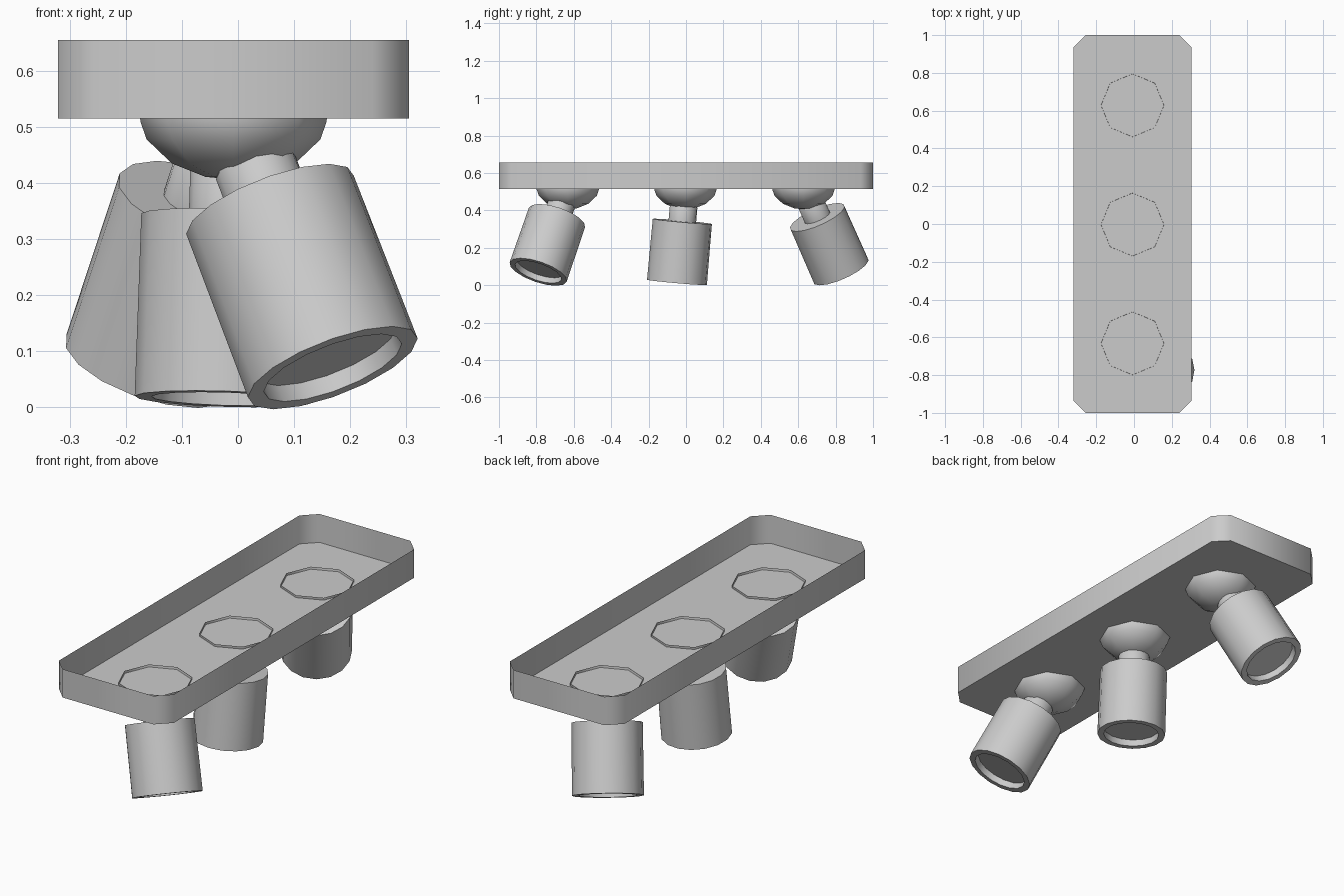
import bpy, bmesh, math
from mathutils import Matrix, Vector

if "Cube" in bpy.data.objects:
    bpy.data.objects.remove(bpy.data.objects["Cube"])

CX = -0.008        # centre line of the fitting
PIVOT_Z = 0.53     # height of the ball joint centres


def finish(bm, name, matrix=None, angle=60):
    bmesh.ops.recalc_face_normals(bm, faces=bm.faces)
    me = bpy.data.meshes.new(name)
    bm.to_mesh(me)
    bm.free()
    me.shade_smooth()
    me.set_sharp_from_angle(angle=math.radians(angle))
    ob = bpy.data.objects.new(name, me)
    bpy.context.collection.objects.link(ob)
    if matrix:
        ob.matrix_world = matrix
    return ob


def lathe(name, profile, sides, matrix):
    """Revolve (radius, height) points about local z."""
    bm = bmesh.new()
    rings = []
    for r, h in profile:
        if r == 0:
            rings.append([bm.verts.new((0, 0, h))] * sides)
        else:
            rings.append([bm.verts.new((r * math.cos(2 * math.pi * i / sides),
                                        r * math.sin(2 * math.pi * i / sides), h))
                          for i in range(sides)])
    for a, b in zip(rings, rings[1:]):
        for i in range(sides):
            j = (i + 1) % sides
            quad = list(dict.fromkeys((a[i], a[j], b[j], b[i])))
            bm.faces.new(quad)
    return finish(bm, name, matrix)


# Ceiling tray: open-topped thin sheet with chamfered corners
hx, hy, c = 0.3125, 1.0, 0.065
outline = [(hx, hy - c), (hx - c, hy), (c - hx, hy), (-hx, hy - c),
           (-hx, c - hy), (c - hx, -hy), (hx - c, -hy), (hx, c - hy)]
bm = bmesh.new()
low = [bm.verts.new((CX + x, y, 0.515)) for x, y in outline]
top = [bm.verts.new((CX + x, y, 0.655)) for x, y in outline]
bm.faces.new(low)
for i in range(8):
    j = (i + 1) % 8
    bm.faces.new((low[i], low[j], top[j], top[i]))
finish(bm, "ceiling_tray")

# Part profiles
dome = [(0.167, 0.527), (0.166, 0.51), (0.155, 0.478), (0.11, 0.435),
        (0.05, 0.411), (0, 0.406)]
neck = [(0, 0.1), (0.066, 0.1), (0.074, 0.112), (0.074, 0.195)]
can = [(0, 0.19), (0.159, 0.19), (0.161, 0.517), (0.131, 0.517), (0.131, 0.485)]
lens = [(0, 0.485), (0.131, 0.485)]

# Three spots, each aimed from its joint along a direction
spots = [("front", -0.632, (0.342, -0.306, -0.888)),
         ("middle", -0.003, (-0.03, -0.0875, -0.995)),
         ("back", 0.628, (-0.283, 0.387, -0.876))]
for label, y, aim in spots:
    lathe(label + "_joint_dome", dome, 8, Matrix.Translation((CX, y, 0)))
    m = (Matrix.Translation((CX, y, PIVOT_Z))
         @ Vector(aim).to_track_quat('Z', 'Y').to_matrix().to_4x4())
    lathe(label + "_neck", neck, 16, m)
    lathe(label + "_lamp_can", can, 16, m)
    lathe(label + "_lens", lens, 16, m)
